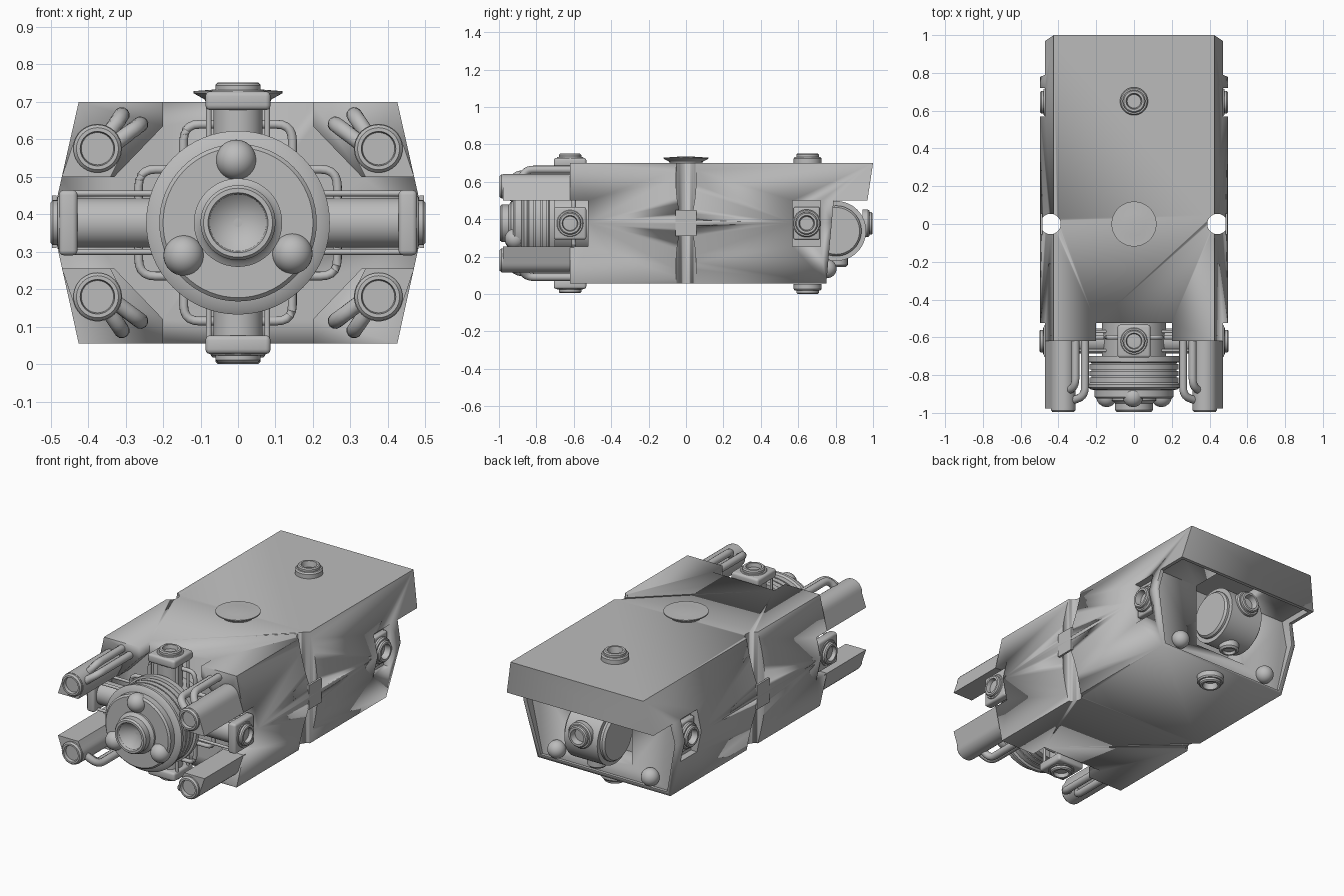
import bpy, bmesh, math
from mathutils import Vector

if "Cube" in bpy.data.objects:
    bpy.data.objects.remove(bpy.data.objects["Cube"])

hull_grey = bpy.data.materials.new("hull grey")
hull_grey.diffuse_color = (0.5, 0.5, 0.5, 1)
hull_grey.use_nodes = True
hull_grey.node_tree.nodes["Principled BSDF"].inputs["Base Color"].default_value = hull_grey.diffuse_color
ZC = 0.3775          # mid height of the hull


def finish(name, bm):
    bmesh.ops.recalc_face_normals(bm, faces=bm.faces)
    me = bpy.data.meshes.new(name)
    bm.to_mesh(me)
    bm.free()
    me.materials.append(hull_grey)
    ob = bpy.data.objects.new(name, me)
    bpy.context.collection.objects.link(ob)
    bpy.ops.object.select_all(action='DESELECT')
    ob.select_set(True)
    bpy.context.view_layer.objects.active = ob
    bpy.ops.object.shade_smooth_by_angle(angle=math.radians(32))
    return ob


def prism(name, pts, axis, a, b):
    """Extrude a 2D outline along x (points y,z) or y (points x,z)."""
    bm = bmesh.new()
    place = (lambda p, t: (t, p[0], p[1])) if axis == 'x' else (lambda p, t: (p[0], t, p[1]))
    lo = [bm.verts.new(place(p, a)) for p in pts]
    hi = [bm.verts.new(place(p, b)) for p in pts]
    bm.faces.new(lo)
    bm.faces.new(hi)
    for i in range(len(pts)):
        j = (i + 1) % len(pts)
        bm.faces.new((lo[i], lo[j], hi[j], hi[i]))
    return finish(name, bm)


def box(name, lo, hi, bevel=0):
    bm = bmesh.new()
    bmesh.ops.create_cube(bm, size=1)
    for v in bm.verts:
        v.co = [l + (c + 0.5) * (h - l) for l, h, c in zip(lo, hi, v.co)]
    if bevel:
        bmesh.ops.bevel(bm, geom=bm.edges[:], offset=bevel, segments=3, profile=0.5, affect='EDGES')
    return finish(name, bm)


def lathe(name, profile, origin, direction, n=40):
    """Spin (radius, height) points around a direction."""
    bm = bmesh.new()
    q = Vector(direction).to_track_quat('Z', 'Y')
    rings = []
    for r, h in profile:
        count = n if r > 1e-5 else 1
        rings.append([bm.verts.new(q @ Vector((r * math.cos(2 * math.pi * k / n), r * math.sin(2 * math.pi * k / n), h))
                                   + Vector(origin)) for k in range(count)])
    for A, B in zip(rings, rings[1:]):
        for k in range(n):
            m = (k + 1) % n
            if len(A) == 1:
                bm.faces.new((A[0], B[m], B[k]))
            elif len(B) == 1:
                bm.faces.new((A[k], A[m], B[0]))
            else:
                bm.faces.new((A[k], A[m], B[m], B[k]))
    return finish(name, bm)


def ball(name, c, r):
    bm = bmesh.new()
    bmesh.ops.create_uvsphere(bm, u_segments=32, v_segments=16, radius=r)
    bmesh.ops.translate(bm, verts=bm.verts, vec=c)
    return finish(name, bm)


def tube(name, pts, r, n=12):
    """Round pipe through points, with softened corners."""
    pts = [Vector(p) for p in pts]
    path = [pts[0]]
    for a, b, c in zip(pts, pts[1:], pts[2:]):
        d = min(0.045, (a - b).length / 2, (c - b).length / 2)
        s, e = b + (a - b).normalized() * d, b + (c - b).normalized() * d
        path += [s.lerp(b, t).lerp(b.lerp(e, t), t) for t in (0, .2, .4, .6, .8, 1)]
    path.append(pts[-1])
    bm = bmesh.new()
    rings = []
    for i, p in enumerate(path):
        t = (path[min(i + 1, len(path) - 1)] - path[max(i - 1, 0)]).normalized()
        u = t.cross(Vector((0.31, 0.23, 0.92))).normalized()
        w = t.cross(u)
        rings.append([bm.verts.new(p + r * (u * math.cos(2 * math.pi * k / n) + w * math.sin(2 * math.pi * k / n)))
                      for k in range(n)])
    for A, B in zip(rings, rings[1:]):
        for k in range(n):
            bm.faces.new((A[k], A[(k + 1) % n], B[(k + 1) % n], B[k]))
    bm.faces.new(rings[0])
    bm.faces.new(rings[-1])
    return finish(name, bm)


def cut(target, cutter):
    mod = target.modifiers.new("cut", 'BOOLEAN')
    mod.operation, mod.solver, mod.object = 'DIFFERENCE', 'EXACT', cutter
    bpy.ops.object.select_all(action='DESELECT')
    target.select_set(True)
    bpy.context.view_layer.objects.active = target
    bpy.ops.object.modifier_apply(modifier=mod.name)
    bpy.data.objects.remove(cutter)


def port(name, origin, direction):
    lathe(name, [(0, 0), (.074, 0), (.074, .028), (.068, .036), (.06, .036), (.06, .048), (.054, .054),
                 (.042, .054), (.036, .02), (0, .02)], origin, direction)


def mirrored(pts):
    return pts + [(-x, z) for x, z in reversed(pts)]


# Hull: six-sided section with cut-outs
hull = prism("hull", mirrored([(.425, .055), (.497, .38), (.425, .70)]), 'y', -.62, 1.1)
cut(hull, prism("rear_cutter", [(1.0045, .73), (.97, .5), (.79, .5), (.7455, .005), (1.3, .005), (1.3, .73)], 'x', -.7, .7))
cut(hull, prism("pane_cutter", mirrored([(.405, .075), (.474, .38), (.443, .53)]), 'y', .735, .95))
cut(hull, box("drum_cutter", (-.17, .6, .16), (.17, .935, .6)))
cut(hull, prism("front_cutter", mirrored([(.2, 0), (.2, .12), (.33, .255), (.6, .255), (.6, .5), (.33, .5), (.2, .635),
                                          (.2, .8)]), 'y', -.8, -.525))
for s in (-1, 1):
    xs = sorted((s * .43, s * .6))
    cut(hull, box("recess_cutter", (xs[0], .57, .255), (xs[1], .72, .5)))
    cut(hull, lathe("groove_cutter", [(0, 0), (.054, 0), (.054, .9), (0, .9)], (s * .442, 0, -.1), (0, 0, 1)))
    # Bridge across the middle of each side groove
    xs = sorted((s * .484, s * .496))
    box("groove_bridge", (xs[0], -.056, .31), (xs[1], .056, .45))
    # Rear side thruster
    box("rear_side_block", (min(s * .42, s * .46), .575, .29), (max(s * .42, s * .46), .715, .465), .01)
    port("rear_side_port", (s * .443, .645, ZC), (s, 0, 0))
    ball("rear_ball", (s * .3, .755, .135), .05)

# Top and bottom rear thrusters, roof dish
port("rear_top_port", (0, .65, .697), (0, 0, 1))
port("rear_bottom_port", (0, .65, .054), (0, 0, -1))
lathe("roof_dish", [(0, 0), (.085, 0), (.09, .01), (.112, .022), (.119, .026), (.119, .032), (.112, .032), (.06, .036),
                    (0, .039)], (0, 0, .697), (0, 0, 1))

# Rear drum with its ports
lathe("rear_drum", [(0, 0), (.125, 0), (.135, .012), (.135, .025), (.16, .025), (.16, .235), (.135, .235), (.135, .248),
                    (.125, .26), (0, .26)], (-.13, .803, .337), (1, 0, 0), 48)
port("rear_drum_port", (0, .944, ZC), (0, 1, 0))
lathe("rear_drum_lower_port", [(0, 0), (.055, 0), (.055, .035), (.045, .045), (.035, .045), (.03, .03), (0, .03)],
      (0, .81, .19), (0, 0, -1))

# Front drum: grooved barrel, then nozzle with a conical hollow
barrel = [(0, 0), (.245, 0), (.245, .03)]
for y in (.035, .07, .105):
    barrel += [(.225, y), (.225, y + .007), (.236, y + .007), (.236, y + .035)]
barrel += [(.245, .15), (.245, .165), (.23, .175), (.21, .18), (.21, .215), (.2, .225), (0, .225)]
lathe("front_drum", barrel, (0, -.70, ZC), (0, -1, 0), 64)
lathe("front_hub", [(0, 0), (.17, 0), (.17, .25), (0, .25)], (0, -.5, ZC), (0, -1, 0), 48)
lathe("front_nozzle", [(0, 0), (.118, 0), (.118, .02), (.105, .028), (.1, .035), (.1, .07), (.092, .08), (.08, .08),
                       (.076, .065), (0, -.0)][1:], (0, -.915, ZC), (0, -1, 0), 48)
for x, z in ((-.005, .545), (-.145, .29), (.145, .295)):
    ball("front_ball", (x, -.915, z), .054)

# Four arms of the front hub, each ending in a thruster
for d, reach in (((1, 0, 0), .5), ((-1, 0, 0), .5), ((0, 0, 1), .3725), ((0, 0, -1), .3725)):
    D, Y = Vector(d), Vector((0, 1, 0))
    S = D.cross(Y)
    base = Vector((0, -.62, ZC))
    lathe("arm_tube", [(0, 0), (.066, 0), (.066, reach - .05), (0, reach - .05)], base, d)
    a = base + D * (reach - .072) - S * .087 - Y * .087
    b = base + D * (reach - .022) + S * .087 + Y * .087
    box("arm_block", [min(p) for p in zip(a, b)], [max(p) for p in zip(a, b)], .013)
    port("arm_port", base + D * (reach - .054), d)
    for s in (-1, 1):
        for y in (-.05, .05):
            p = base + S * s * .078 + Y * y
            tube("arm_rod", [p + D * .12, p + D * (reach - .05)], .008)

# Corner prongs, hoses and corner pipes
for sx in (-1, 1):
    for sz in (-1, 1):
        def at(x, y, z):
            return (sx * x, y, ZC + sz * (z - ZC))
        arc = [(.375 + .066 * math.cos(math.radians(t)), .575 + .066 * math.sin(math.radians(t))) for t in range(13, 226, 12)]
        outline = [(sx * x, ZC + sz * (z - ZC)) for x, z in [(.34, .5), (.47, .5)] + arc]
        prism("prong", outline, 'y', -.978, -.6)
        lathe("prong_nozzle", [(0, 0), (.064, 0), (.064, .025), (.056, .034), (.046, .034), (.042, .01), (0, .01)],
              at(.375, -.962, .575), (0, -1, 0))
        tube("hose_outer", [at(.31, -.6, .665), at(.31, -.86, .665), at(.36, -.89, .59)], .021)
        tube("hose_inner", [at(.26, -.6, .64), at(.26, -.91, .64), at(.34, -.94, .58)], .021)
        tube("corner_pipe", [at(.06, -.6, .64), at(.145, -.6, .64), at(.145, -.6, .48)], .012)
        tube("corner_pipe", [at(.16, -.6, .52), at(.265, -.6, .52), at(.265, -.6, .42)], .012)
